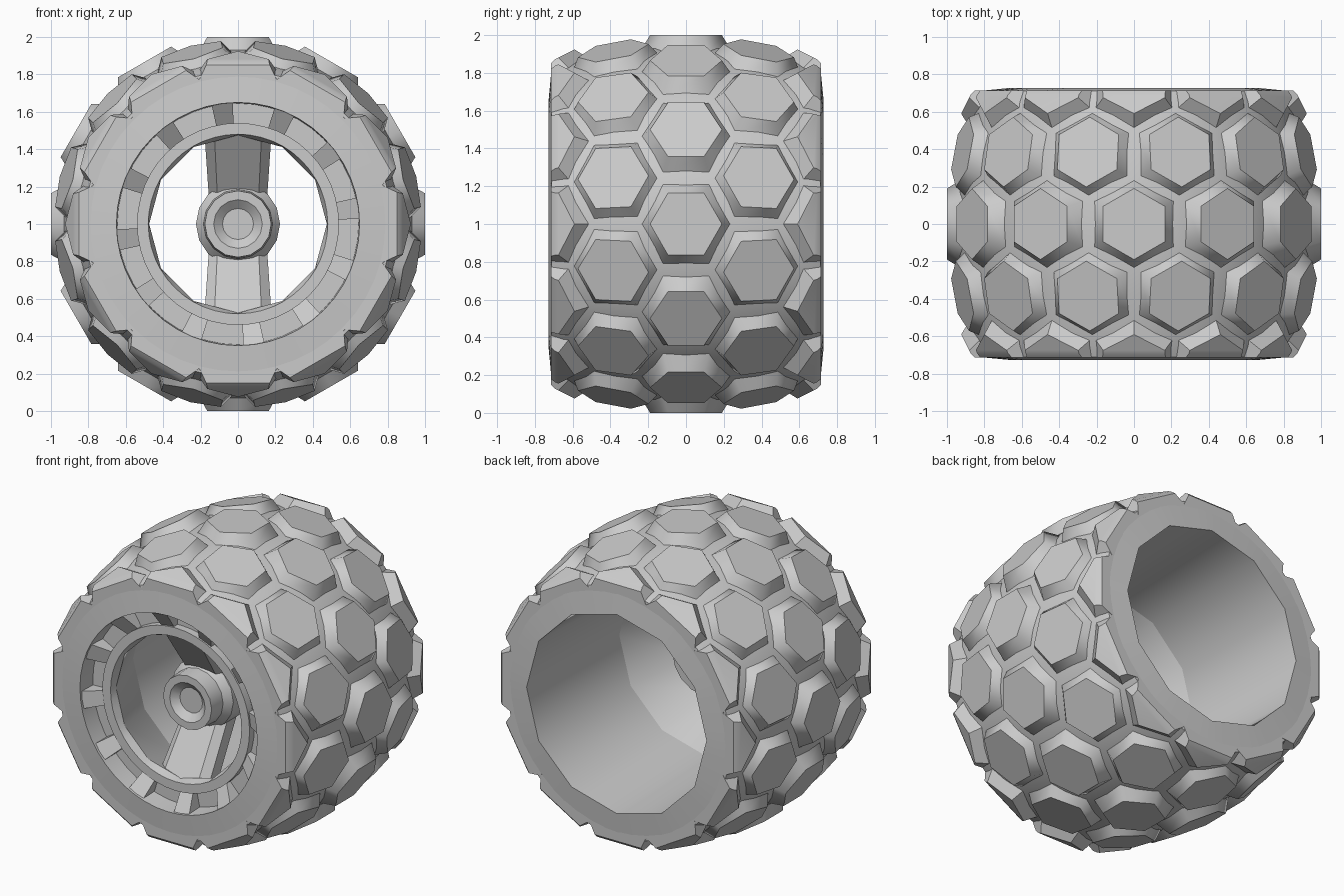
import bpy, bmesh
from math import sin, cos, pi, radians
from mathutils import Vector

cube = bpy.data.objects.get("Cube")
if cube:
    bpy.data.objects.remove(cube)

grey = bpy.data.materials.new("wheel_grey")
grey.use_nodes = True
colour = (0.6, 0.6, 0.6, 1)
grey.diffuse_color = colour
grey.node_tree.nodes["Principled BSDF"].inputs["Base Color"].default_value = colour

AXLE = Vector((0, 1, 0))


def polar(r, y, a):
    """Point at radius r and angle a around the axle."""
    return Vector((r * cos(a), y, 1 + r * sin(a)))


def finish(bm, name, angle=31):
    mesh = bpy.data.meshes.new(name)
    bm.to_mesh(mesh)
    bm.free()
    mesh.materials.append(grey)
    mesh.shade_smooth()
    mesh.set_sharp_from_angle(angle=radians(angle))
    obj = bpy.data.objects.new(name, mesh)
    bpy.context.collection.objects.link(obj)


def loft(bm, rings, capped=True):
    """Skin a list of point rings."""
    rows = [[bm.verts.new(p) for p in ring] for ring in rings]
    n = len(rows[0])
    faces = []
    if capped:
        faces += [bm.faces.new(rows[0]), bm.faces.new(rows[-1])]
    for p, q in zip(rows, rows[1:]):
        for i in range(n):
            j = (i + 1) % n
            faces.append(bm.faces.new((p[i], q[i], q[j], p[j])))
    if capped:
        bmesh.ops.recalc_face_normals(bm, faces=faces)


def turned(r, y, segments, sides=0):
    """Ring of points, round or flattened to a polygon of given sides."""
    points = []
    for i in range(segments):
        a = 2 * pi * i / segments
        k = 1
        if sides:
            half = pi / sides
            k = cos(half) / cos(a % (2 * half) - half)
        points.append(polar(r * k, y, a))
    return points


# Barrel tyre body with front recess and rim ring, open inside
outer = [(0.65, 0.728), (0.82, 0.712), (0.845, 0.65), (0.87, 0.55),
         (0.91, 0.38), (0.935, 0.2)]
profile = [(0.66, 0.728, 12)] + [(r, y, 0) for r, y in outer[1:]]
profile += [(0.945, 0, 0)] + [(r, -y, 0) for r, y in reversed(outer)]
profile += [(0.645, -0.60, 0), (0.54, -0.60, 0), (0.54, -0.65, 0),
            (0.48, -0.65, 0), (0.475, -0.60, 12)]
bm = bmesh.new()
loft(bm, [turned(r, y, 48, s) for r, y, s in profile], capped=False)
finish(bm, "tyre_body")

# Twelve-sided liner: a cone behind the rim, then a wide barrel
bm = bmesh.new()
for start, end in (((0.475, -0.6), (0.63, -0.2)), ((0.63, -0.2), (0.66, 0.728))):
    loft(bm, [turned(*start, 12), turned(*end, 12)], capped=False)
finish(bm, "rim_liner")


# Hexagonal tread pads
def add_pad(bm, r, y, tilt, a, side):
    radial = Vector((cos(a), 0, sin(a)))
    tangent = Vector((-sin(a), 0, cos(a)))
    normal = radial * cos(tilt) + AXLE * sin(tilt)
    along = AXLE * cos(tilt) - radial * sin(tilt)
    centre = polar(r, y, a)
    pad = bmesh.new()
    loft(pad, [[centre + normal * height
                + along * size * cos(k * pi / 3)
                + tangent * size * sin(k * pi / 3) for k in range(6)]
               for size, height in ((0.245, -0.09), (0.19, 0))])
    if side:
        # Trim flush with the sidewall, then chamfer the shoulder edge
        for direction in (AXLE * side, radial + AXLE * side):
            bmesh.ops.bisect_plane(
                pad, geom=pad.verts[:] + pad.edges[:] + pad.faces[:],
                plane_co=polar(0.85, side * 0.715, a), plane_no=direction,
                clear_outer=True)
            rim = [e for e in pad.edges if e.is_boundary]
            bmesh.ops.holes_fill(pad, edges=rim)
        bmesh.ops.recalc_face_normals(pad, faces=pad.faces)
    piece = bpy.data.meshes.new("pad_piece")
    pad.to_mesh(piece)
    pad.free()
    bm.from_mesh(piece)
    bpy.data.meshes.remove(piece)


def pad_row(name, r, y, tilt, offset, trim_side=0):
    bm = bmesh.new()
    for k in range(12):
        add_pad(bm, r, y, radians(tilt), radians(30 * k + offset), trim_side)
    finish(bm, name, 54 if not trim_side else 31)


pad_row("centre_tread_pads", 1.0, 0, 0, 0)
for side, label in ((-1, "front"), (1, "back")):
    pad_row(label + "_tread_pads", 0.95, side * 0.385, side * 11, 15)
    pad_row(label + "_shoulder_pads", 0.838, side * 0.76, side * 27, 0, side)

# Sloped lugs in the front recess
bm = bmesh.new()
section = [(0.655, -0.715), (0.535, -0.635), (0.535, -0.58), (0.655, -0.58)]
for k in range(12):
    mid = radians(30 * k + 7.5)
    loft(bm, [[polar(r, y, mid + w) for r, y in section]
              for w in (radians(-5), radians(5))])
finish(bm, "rim_lugs")

# Two sloping spokes with chamfered edges, widening towards the rim
section = [(-0.12, 0), (0.12, 0), (0.17, 0.05), (0.17, 0.15),
           (-0.17, 0.15), (-0.17, 0.05)]
for side, label in ((1, "upper"), (-1, "lower")):
    bm = bmesh.new()
    loft(bm, [[(x * width, y + d, 1 + side * r) for x, d in section]
              for r, y, width in ((0.1, -0.35, 0.9), (0.5, -0.62, 1.06))])
    finish(bm, label + "_spoke")

# Hub with wide flange, raised boss and dished centre
bm = bmesh.new()
hub = [(0.225, -0.18), (0.225, -0.37), (0.185, -0.42), (0.178, -0.53),
       (0.13, -0.53), (0.083, -0.49)]
loft(bm, [turned(r, y, 16) for r, y in hub])
finish(bm, "hub")
